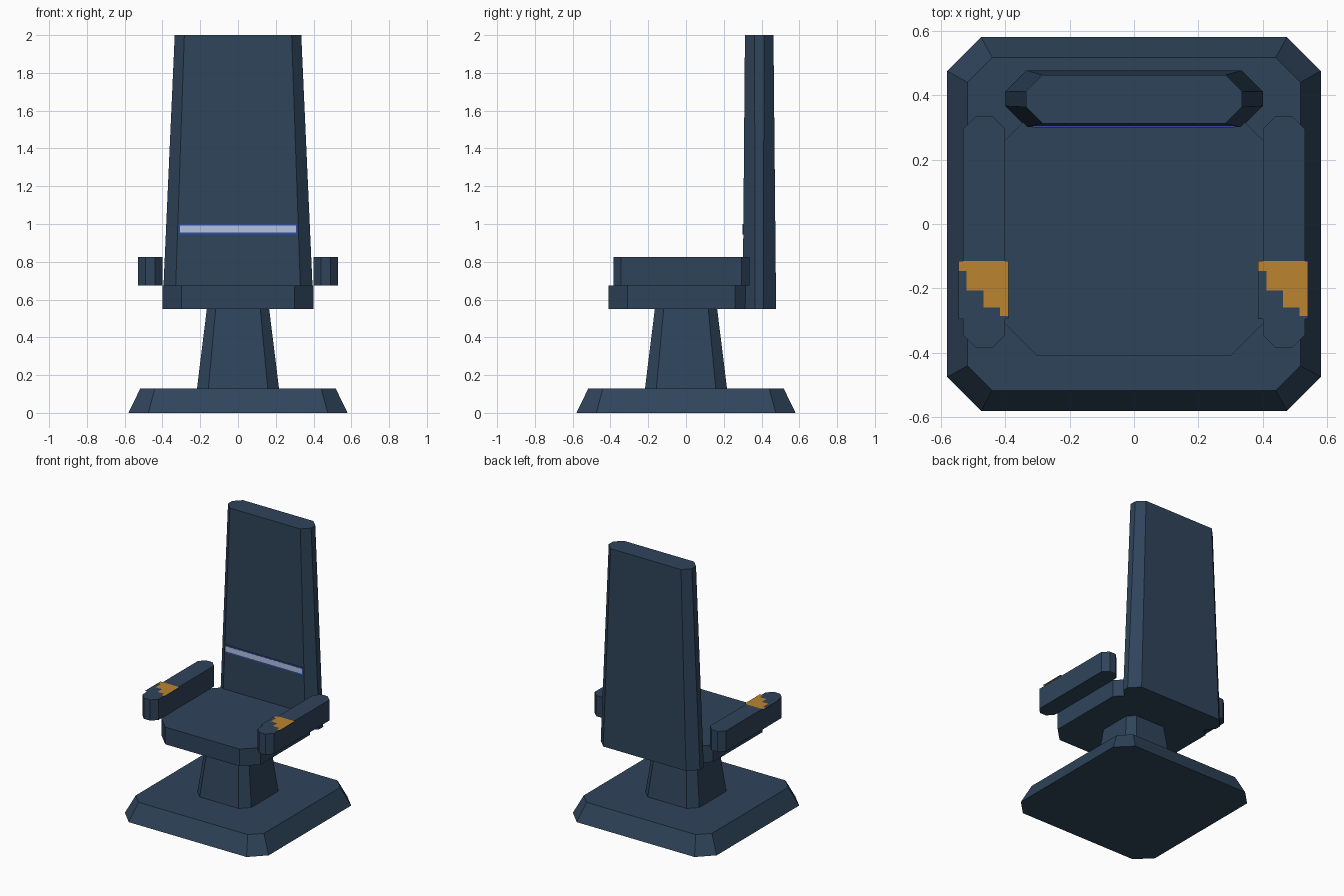
import bpy, bmesh

if "Cube" in bpy.data.objects:
    bpy.data.objects.remove(bpy.data.objects["Cube"])


def material(name, r, g, b):
    lin = [((c / 255 + 0.055) / 1.055) ** 2.4 for c in (r, g, b)]
    m = bpy.data.materials.new(name)
    m.diffuse_color = (*lin, 1)
    m.use_nodes = True
    m.node_tree.nodes["Principled BSDF"].inputs["Base Color"].default_value = m.diffuse_color
    return m


NAVY = material("navy_metal", 47, 68, 91)
ORANGE = material("orange_panel", 187, 132, 47)
BLUE = material("blue_trim", 45, 75, 165)
PALE = material("pale_light", 178, 194, 222)


def finish(name, bm, *mats):
    me = bpy.data.meshes.new(name)
    bm.normal_update()
    bm.to_mesh(me)
    bm.free()
    for m in mats:
        me.materials.append(m)
    ob = bpy.data.objects.new(name, me)
    bpy.context.collection.objects.link(ob)
    return ob


def octagon(x0, x1, y0, y1, c):
    """Rectangle with cut corners, counter-clockwise."""
    return [(x0 + c, y0), (x1 - c, y0), (x1, y0 + c), (x1, y1 - c),
            (x1 - c, y1), (x0 + c, y1), (x0, y1 - c), (x0, y0 + c)]


def loft(name, bottom, top, z0, z1, mat=NAVY):
    """Solid between two cut-corner rectangles."""
    bm = bmesh.new()
    a = [bm.verts.new((x, y, z0)) for x, y in octagon(*bottom)]
    b = [bm.verts.new((x, y, z1)) for x, y in octagon(*top)]
    bm.faces.new(a[::-1])
    bm.faces.new(b)
    for i in range(8):
        j = (i + 1) % 8
        bm.faces.new((a[i], a[j], b[j], b[i]))
    return finish(name, bm, mat)


def box(name, x0, x1, y0, y1, z0, z1, mat):
    bm = bmesh.new()
    bmesh.ops.create_cube(bm, size=1)
    for v in bm.verts:
        v.co = (x1 if v.co.x > 0 else x0, y1 if v.co.y > 0 else y0,
                z1 if v.co.z > 0 else z0)
    return finish(name, bm, mat)


# Foot, column, seat and tapering backrest
loft("base", (-.58, .58, -.58, .58, .105), (-.517, .517, -.517, .517, .077), 0, .13)
loft("pedestal", (-.217, .217, -.217, .217, .06), (-.165, .165, -.165, .165, .047), .13, .55)
seat = (-.40, .40, -.41, .36, .10)
loft("seat", seat, seat, .55, .675)
loft("backrest", (-.40, .40, .30, .477, .066), (-.335, .335, .312, .463, .051), .55, 2.0)

# Light strip across the backrest
box("strip_trim", -.315, .313, .2995, .306, .944, 1.0, BLUE)
box("strip_light", -.308, .306, .2985, .306, .954, .991, PALE)

# Armrests, each with a stepped two-colour control panel on top
STEPS = [.17, .51, .51, .80, .80, .95]   # orange depth per column
W, D = .155, .18
for side, x0, panel_x in (("left", -.53, -.545), ("right", .40, .385)):
    arm = (x0, x0 + .13, -.385, .335, .04)
    loft("armrest_" + side, arm, arm, .675, .826)
    bm = bmesh.new()
    for i, s in enumerate(STEPS):
        xa, xb = panel_x + W * i / 6, panel_x + W * (i + 1) / 6
        for va, vb, idx in ((0, s, 1), (s, 1, 0)):
            ya, yb = -.115 - D * va, -.115 - D * vb
            f = bm.faces.new([bm.verts.new((x, y, .829)) for x, y in
                              ((xa, yb), (xb, yb), (xb, ya), (xa, ya))])
            f.material_index = idx
    bmesh.ops.remove_doubles(bm, verts=bm.verts, dist=1e-5)
    finish("control_panel_" + side, bm, NAVY, ORANGE)
